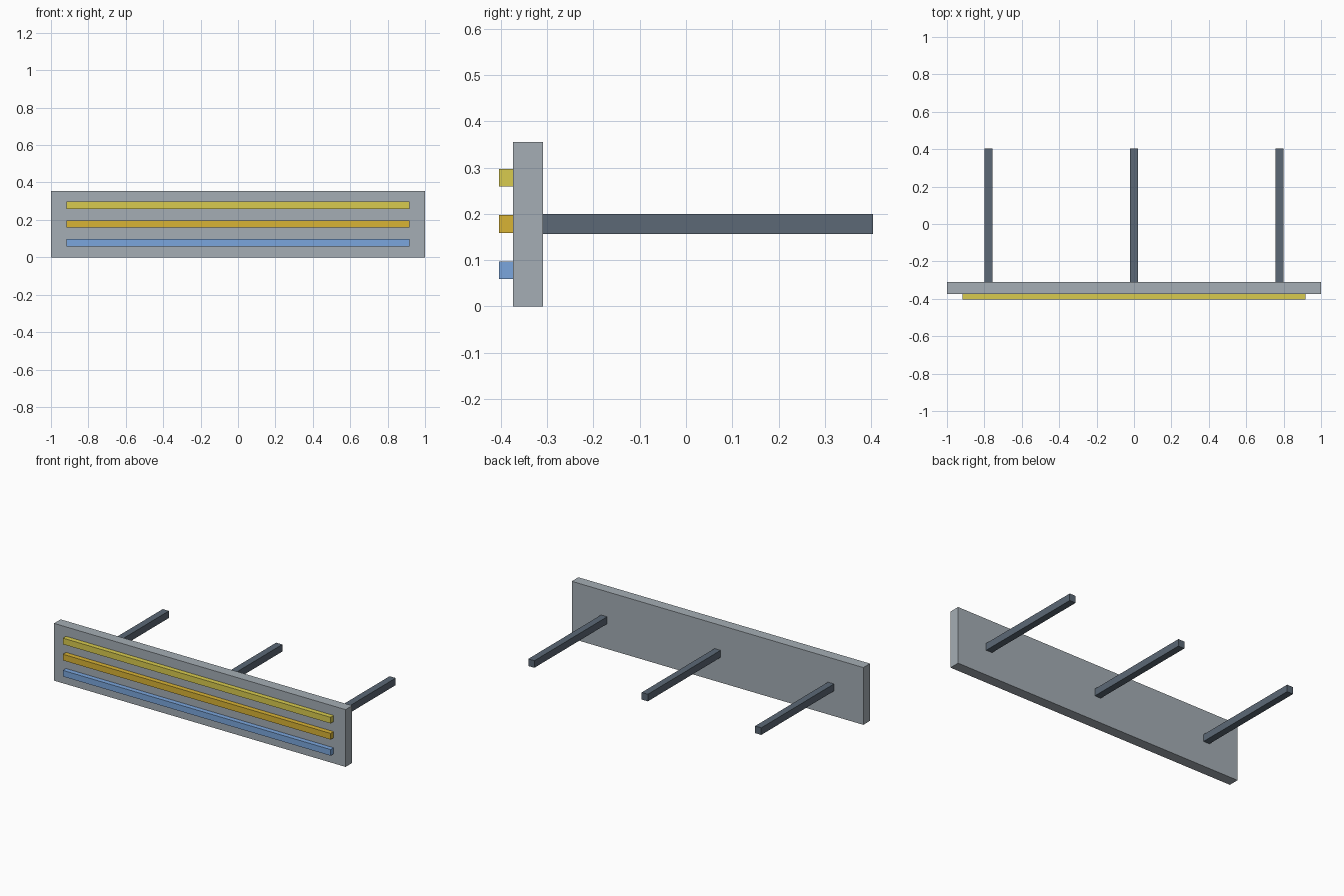
import bpy

if "Cube" in bpy.data.objects:
    bpy.data.objects.remove(bpy.data.objects["Cube"])


def material(name, rgb):
    mat = bpy.data.materials.new(name)
    mat.diffuse_color = (*[(c / 255) ** 2.2 for c in rgb], 1)
    mat.use_nodes = True
    mat.node_tree.nodes["Principled BSDF"].inputs["Base Color"].default_value = mat.diffuse_color
    return mat


def box(name, x, y, z, mat):
    """Box spanning the (min, max) ranges given for each axis."""
    spans = (x, y, z)
    bpy.ops.mesh.primitive_cube_add(size=1, location=[(a + b) / 2 for a, b in spans])
    obj = bpy.context.object
    obj.name = name
    obj.scale = [b - a for a, b in spans]
    bpy.ops.object.transform_apply(location=False, rotation=False, scale=True)
    obj.data.materials.append(mat)
    return obj


grey = material("panel_grey", (163, 172, 179))
dark = material("dark_steel", (92, 104, 117))

# Upright panel
box("panel", (-1, 1), (-0.374, -0.309), (0, 0.355), grey)

# Coloured strips on the front of the panel
strips = [("lower_strip", 0.078, (122, 165, 220)),
          ("middle_strip", 0.178, (216, 178, 56)),
          ("upper_strip", 0.278, (216, 202, 80))]
for name, z, rgb in strips:
    box(name, (-0.918, 0.918), (-0.404, -0.374), (z - 0.019, z + 0.019),
        material(name + "_colour", rgb))

# Support arms reaching back from the panel
for name, x in (("left_arm", -0.778), ("middle_arm", 0), ("right_arm", 0.778)):
    box(name, (x - 0.021, x + 0.021), (-0.309, 0.404), (0.156, 0.2), dark)
